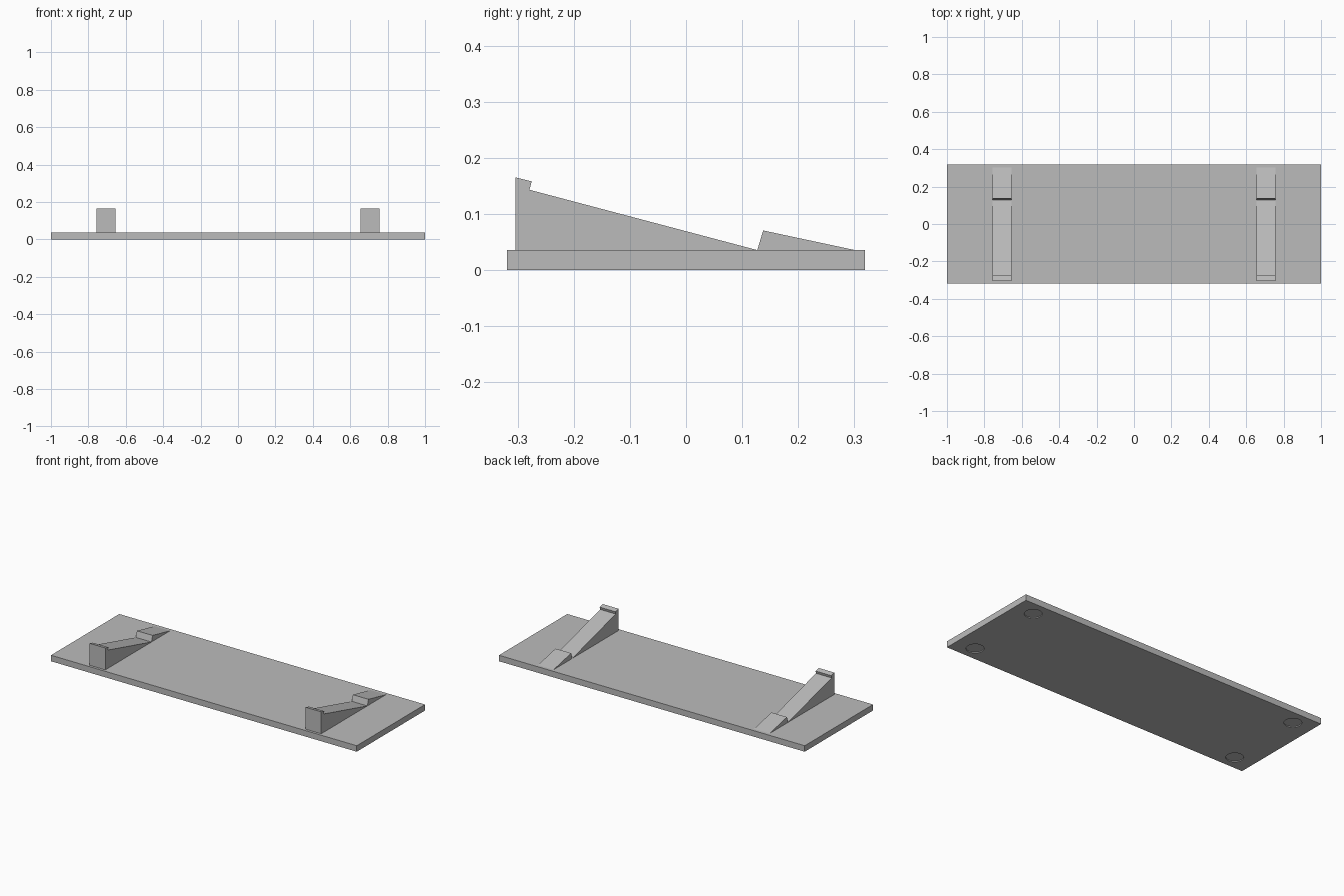
import bpy
import bmesh

if "Cube" in bpy.data.objects:
    bpy.data.objects.remove(bpy.data.objects["Cube"], do_unlink=True)

GREY = (0.5, 0.5, 0.5, 1)
grey = bpy.data.materials.new("plain grey")
grey.use_nodes = True
grey.diffuse_color = GREY
grey.node_tree.nodes["Principled BSDF"].inputs["Base Color"].default_value = GREY

BASE_TOP = 0.0355


def make_object(name, bm):
    bmesh.ops.recalc_face_normals(bm, faces=bm.faces)
    mesh = bpy.data.meshes.new(name)
    bm.to_mesh(mesh)
    bm.free()
    mesh.materials.append(grey)
    obj = bpy.data.objects.new(name, mesh)
    bpy.context.collection.objects.link(obj)
    return obj


def extrude_profile(name, profile, x_min, x_max):
    """Sweep a closed (y, z) profile along x."""
    bm = bmesh.new()
    face = bm.faces.new([bm.verts.new((x_min, y, z)) for y, z in profile])
    swept = bmesh.ops.extrude_face_region(bm, geom=[face])["geom"]
    verts = [v for v in swept if isinstance(v, bmesh.types.BMVert)]
    bmesh.ops.translate(bm, verts=verts, vec=(x_max - x_min, 0, 0))
    return make_object(name, bm)


# Flat base board
base = extrude_profile("base_board", [(-0.319, 0), (0.319, 0),
                                      (0.319, BASE_TOP), (-0.319, BASE_TOP)], -1, 1)

# Shallow round pad recesses under the four corners
bm = bmesh.new()
for x in (-0.88, 0.88):
    for y in (-0.235, 0.235):
        disc = bmesh.ops.create_cone(bm, cap_ends=True, segments=32,
                                     radius1=0.047, radius2=0.047, depth=0.01)
        bmesh.ops.translate(bm, verts=disc["verts"], vec=(x, y, 0))
cutter = make_object("pad_recess_cutter", bm)
cutter.hide_render = True
cutter.hide_viewport = True
cut = base.modifiers.new("pad_recesses", 'BOOLEAN')
cut.operation = 'DIFFERENCE'
cut.solver = 'EXACT'
cut.object = cutter

# Sloped rests with a front lip, and the stop wedges behind them
rest = [(-0.304, BASE_TOP), (0.127, BASE_TOP), (-0.279, 0.143),
        (-0.275, 0.158), (-0.304, 0.165)]
stop = [(0.127, BASE_TOP), (0.301, BASE_TOP), (0.1375, 0.0705)]
for side, centre in (("right", -0.706), ("left", 0.706)):
    for part, profile in (("sloped_rest", rest), ("stop_wedge", stop)):
        extrude_profile(f"{side}_{part}", profile, centre - 0.051, centre + 0.051)
